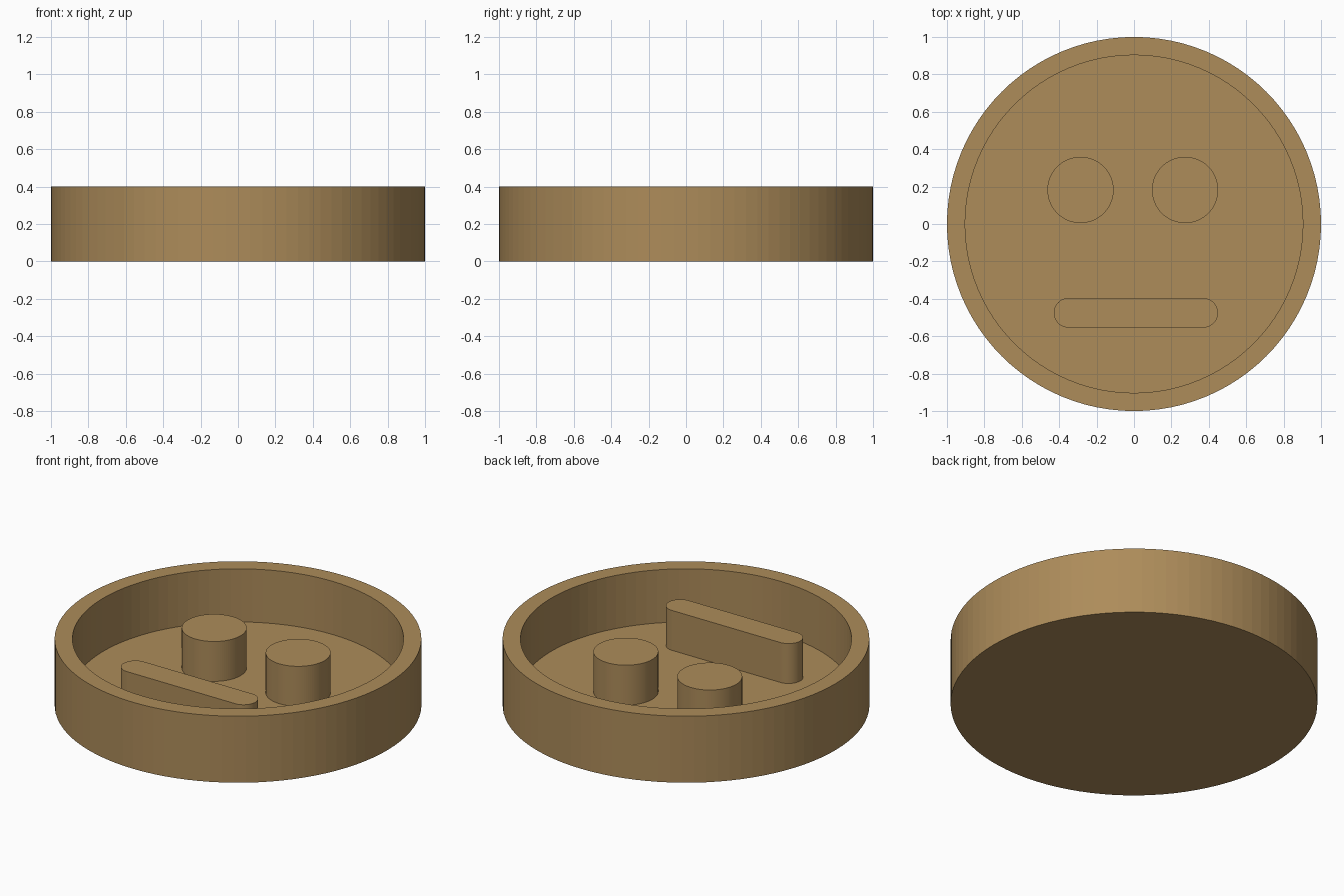
import bpy
import bmesh
from math import cos, sin, pi

SIDES = 96
HEIGHT = 0.4
FLOOR = 0.08
RAISED = 0.32

cube = bpy.data.objects.get("Cube")
if cube:
    bpy.data.objects.remove(cube, do_unlink=True)

tan = bpy.data.materials.new("warm tan")
tan.use_nodes = True
colour = (0.418, 0.262, 0.102, 1)
tan.diffuse_color = colour
tan.node_tree.nodes["Principled BSDF"].inputs["Base Color"].default_value = colour


def finish(name, bm):
    bmesh.ops.recalc_face_normals(bm, faces=bm.faces)
    mesh = bpy.data.meshes.new(name)
    bm.to_mesh(mesh)
    bm.free()
    mesh.materials.append(tan)
    obj = bpy.data.objects.new(name, mesh)
    bpy.context.collection.objects.link(obj)
    return obj


def rounded_outline(x, y, radius, half_length=0):
    """Circle, or a bar with round ends when half_length is set."""
    points = []
    for end in (1, -1):
        for i in range(SIDES // 2 + (1 if half_length else 0)):
            a = -pi / 2 * end + pi * i / (SIDES // 2)
            points.append((x + end * half_length + radius * cos(a), y + radius * sin(a)))
    return points


def loft(name, rings):
    """Join outlines at rising or falling heights and cap both ends."""
    bm = bmesh.new()
    loops = [[bm.verts.new((x, y, z)) for x, y in outline] for outline, z in rings]
    for low, high in zip(loops, loops[1:]):
        for i in range(len(low)):
            j = (i + 1) % len(low)
            bm.faces.new((low[i], low[j], high[j], high[i]))
    bm.faces.new(loops[0])
    bm.faces.new(loops[-1])
    return finish(name, bm)


# Round tray: outer wall, rim, inner wall and floor
outer = rounded_outline(0, 0, 1)
inner = rounded_outline(0, 0, 0.903)
loft("tray", [(outer, 0), (outer, HEIGHT), (inner, HEIGHT), (inner, FLOOR)])

# Raised eyes and mouth standing on the floor
for name, x in (("right_eye", -0.286), ("left_eye", 0.273)):
    eye = rounded_outline(x, 0.182, 0.177)
    loft(name, [(eye, FLOOR), (eye, RAISED)])

mouth = rounded_outline(0.01, -0.475, 0.079, 0.36)
loft("mouth", [(mouth, FLOOR), (mouth, RAISED)])
